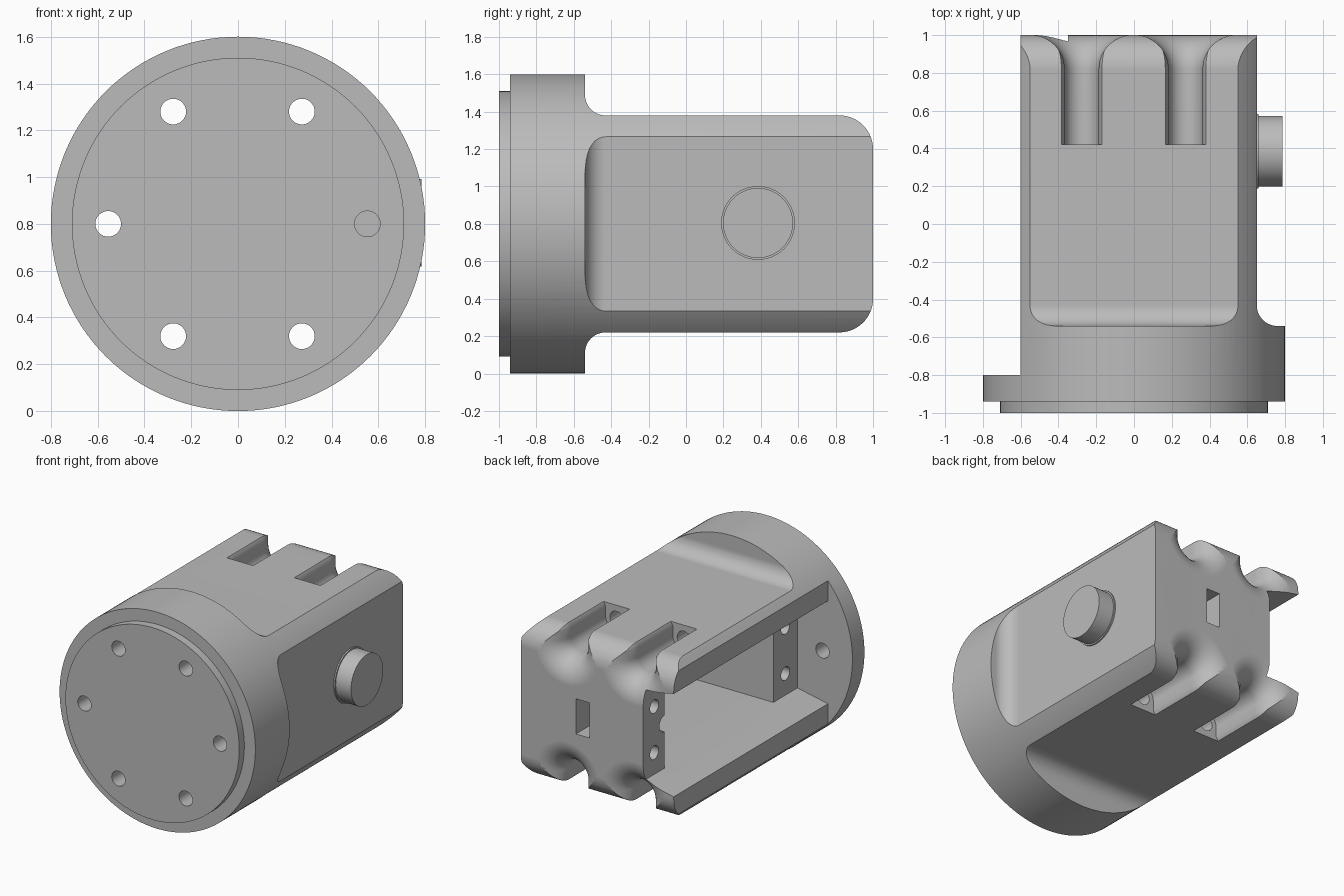
import bpy, bmesh, math
from mathutils import Vector

if "Cube" in bpy.data.objects:
    bpy.data.objects.remove(bpy.data.objects["Cube"], do_unlink=True)

CENTRE = Vector((0, 0, 0.8))
grey = bpy.data.materials.new("machined_grey")
grey.use_nodes = True
COLOUR = (0.5, 0.5, 0.5, 1)
grey.diffuse_color = COLOUR
grey.node_tree.nodes["Principled BSDF"].inputs["Base Color"].default_value = COLOUR


def loft(name, rings):
    """Skin a closed solid over equal-length rings of points."""
    bm = bmesh.new()
    loops = [[bm.verts.new(CENTRE + Vector(p)) for p in ring] for ring in rings]
    n = len(loops[0])
    for a, b in zip(loops, loops[1:]):
        for i in range(n):
            j = (i + 1) % n
            bm.faces.new((a[i], a[j], b[j], b[i]))
    bm.faces.new(loops[0])
    bm.faces.new(loops[-1])
    bmesh.ops.recalc_face_normals(bm, faces=bm.faces)
    mesh = bpy.data.meshes.new(name)
    bm.to_mesh(mesh)
    bm.free()
    mesh.materials.append(grey)
    ob = bpy.data.objects.new(name, mesh)
    bpy.context.collection.objects.link(ob)
    return ob


def arc(u, v, r, start, end, n=14):
    angles = [math.radians(start + (end - start) * i / n) for i in range(n + 1)]
    return [(u + r * math.cos(a), v + r * math.sin(a)) for a in angles]


def lathe(name, axis, u, v, steps, n=32):
    """Round solid along x or y; steps are (position, radius)."""
    rings = []
    for t, r in steps:
        circle = arc(u, v, r, 0, 360, n)[:-1]
        rings.append([(t, a, b) if axis == "x" else (a, t, b) for a, b in circle])
    return loft(name, rings)


def box(name, x, y, z):
    return loft(name, [[(x[0], t, z[0]), (x[1], t, z[0]), (x[1], t, z[1]), (x[0], t, z[1])] for t in y])


def cut(target, cutter):
    cutter.hide_render = True
    mod = target.modifiers.new("cut", "BOOLEAN")
    mod.operation = "DIFFERENCE"
    mod.solver = "EXACT"
    mod.object = cutter
    deps = bpy.context.evaluated_depsgraph_get()
    mesh = bpy.data.meshes.new_from_object(target.evaluated_get(deps))
    target.modifiers.clear()
    target.data = mesh
    bpy.data.objects.remove(cutter, do_unlink=True)


def smooth(ob):
    bpy.ops.object.select_all(action="DESELECT")
    ob.select_set(True)
    bpy.context.view_layer.objects.active = ob
    bpy.ops.object.shade_smooth_by_angle(angle=math.radians(30))
    mod = ob.modifiers.new("even_shading", "WEIGHTED_NORMAL")
    mod.keep_sharp = True


# Round housing with its locating boss
housing = lathe("housing", "y", 0, 0, [(-1, 0.71), (-0.94, 0.71), (-0.94, 0.8), (1, 0.8)], 128)

# Flats with a concave fillet behind the flange
END = 0.18


def flat_profile(height, rounded):
    pts = [(-0.54, 1)] + arc(-0.43, height + 0.11, 0.11, 180, 270)
    if rounded:
        pts += arc(1 - END, height - END, END, 90, 0)
        return pts + [(1.1, height - END), (1.1, 1)]
    return pts + [(1.1, height), (1.1, 1)]


for s in (1, -1):
    pts = flat_profile(0.58, True)
    cut(housing, loft("flat_cutter", [[(x, y, s * z) for y, z in pts] for x in (-1, 1)]))
pts = flat_profile(0.65, False)
cut(housing, loft("side_cutter", [[(x, y, z) for y, x in pts] for z in (-1, 1)]))

# Open side with thin lips, then the inner cavity
half = [(-1, 1), (-0.6, 1), (-0.6, 0.38), (-0.35, 0.33)]
pts = half + [(x, -z) for x, z in reversed(half)]
cut(housing, loft("open_side_cutter", [[(x, y, z) for x, z in pts] for y in (-0.8, 1.1)]))
cut(housing, box("cavity_cutter", (-0.7, 0.5), (-0.52, 0.75), (-0.33, 0.33)))

# Screw channels that flare out at the rounded rear end, and their holes
flare = [(0.42, 0)] + [(y, 1 - x) for y, x in
                       [(1 - END + END * math.sin(a), 1 - END * (1 - math.cos(a)))
                        for a in [math.pi / 2 * i / 12 for i in range(13)]]]
flare.append((1.1, END))
for s in (1, -1):
    for cx in (-0.277, 0.273):
        rings = []
        for y, d in flare:
            r = 0.09 + d
            pts = arc(0, 0.48, r, 180, 360, 20)
            pts += [(r, 0.55), (r + 0.02, 0.585), (r + 0.02, 1)]
            pts += [(-r - 0.02, 1), (-r - 0.02, 0.585), (-r, 0.55)]
            rings.append([(cx + x, y, s * z) for x, z in pts])
        cut(housing, loft("channel_cutter", rings))
        cut(housing, lathe("hole_cutter", "y", cx, s * 0.48, [(-1.1, 0.055), (0.45, 0.055)]))
for cx, depth in ((-0.555, -0.7), (0.553, -0.85)):
    cut(housing, lathe("hole_cutter", "y", cx, 0, [(-1.1, 0.055), (depth, 0.055)]))

# Cover screw holes, cable notch and rear slot
for y in (0.87, -0.66):
    for z in (-0.17, 0.17):
        cut(housing, lathe("cover_hole_cutter", "x", y, z, [(-0.5, 0.05), (-0.15, 0.05)]))
cut(housing, lathe("notch_cutter", "x", 0.75, 0, [(-0.5, 0.06), (0.1, 0.06)]))
cut(housing, box("slot_cutter", (0.09, 0.2), (0.7, 1.1), (-0.13, 0.13)))
smooth(housing)

# Side knob on a slim collar
collar = lathe("knob_collar", "x", 0.385, 0.005, [(0.6, 0.197), (0.66, 0.197)], 64)
knob = lathe("knob", "x", 0.385, 0.005, [(0.6, 0.187), (0.785, 0.187)], 64)
for ob in (collar, knob):
    smooth(ob)
